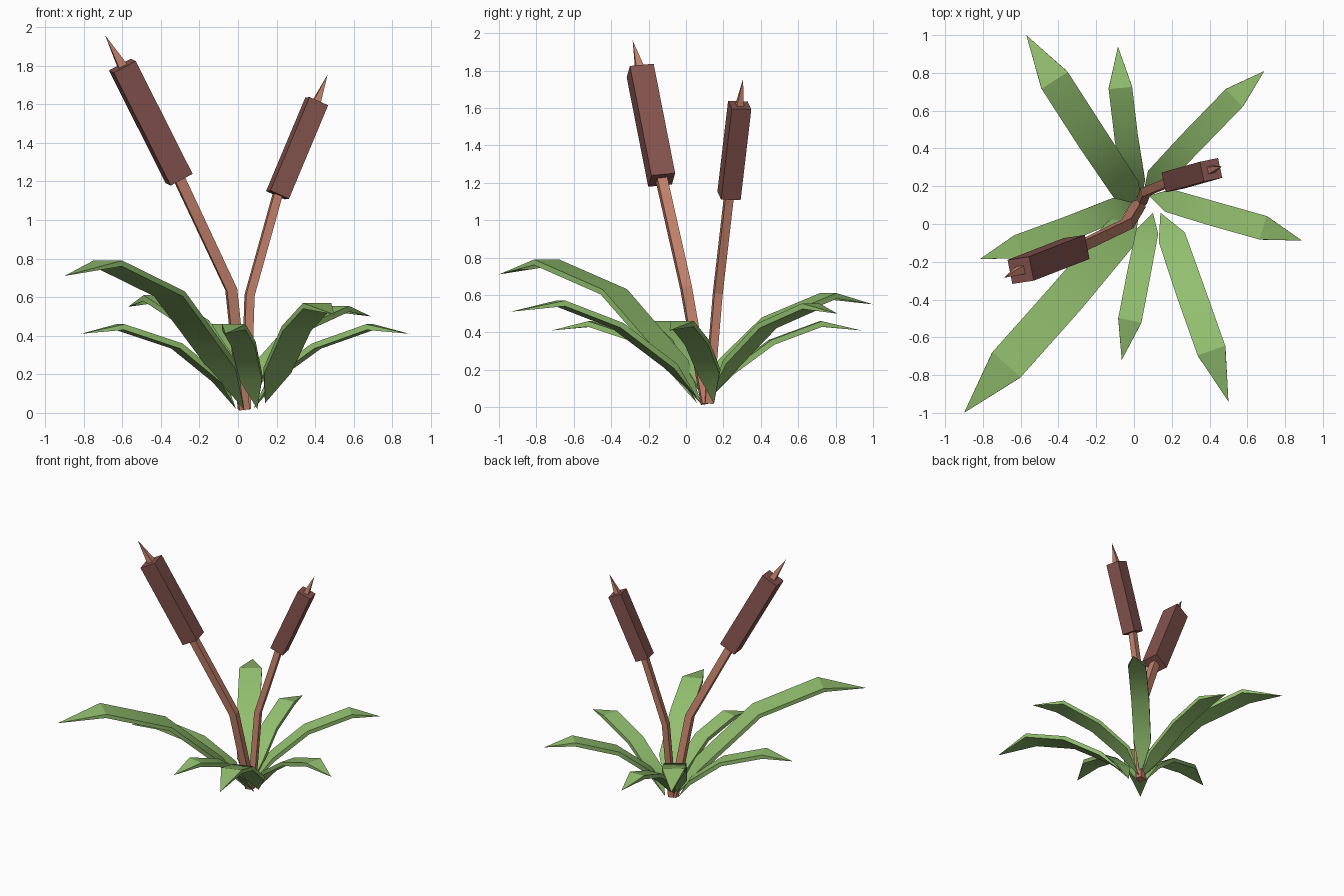
import bpy, bmesh, math
from mathutils import Vector

if "Cube" in bpy.data.objects:
    bpy.data.objects.remove(bpy.data.objects["Cube"])


def material(name, rgb):
    m = bpy.data.materials.new(name)
    m.diffuse_color = (*rgb, 1)
    m.use_nodes = True
    m.node_tree.nodes["Principled BSDF"].inputs["Base Color"].default_value = m.diffuse_color
    return m


GREEN = material("leaf green", (0.285, 0.515, 0.155))
BROWN = material("dark brown", (0.235, 0.088, 0.076))
TAN = material("stem copper", (0.56, 0.225, 0.15))


def loft(name, mat, pts, widths, thicks, side, top_aligned=False, smooth=False):
    """Sweep a four-sided section along pts; zero-size sections become points."""
    pts = [Vector(p) for p in pts]
    side = Vector(side)
    bm = bmesh.new()
    rings = []
    for i, p in enumerate(pts):
        d = (pts[min(i + 1, len(pts) - 1)] - pts[max(i - 1, 0)]).normalized()
        a = (side - d * side.dot(d)).normalized()
        b = a.cross(d)
        if top_aligned and b.z < 0:
            b = -b
        w, t = widths[i] / 2, thicks[i]
        hi, lo = (0, -t) if top_aligned else (t / 2, -t / 2)
        rings.append([bm.verts.new(p + a * x + b * y)
                      for x, y in ((-w, lo), (w, lo), (w, hi), (-w, hi))])
    for r, s in zip(rings, rings[1:]):
        for k in range(4):
            n = (k + 1) % 4
            bm.faces.new((r[k], r[n], s[n], s[k]))
    bm.faces.new(rings[0])
    bm.faces.new(rings[-1])
    bmesh.ops.remove_doubles(bm, verts=bm.verts, dist=0.0005)
    bmesh.ops.recalc_face_normals(bm, faces=bm.faces)
    me = bpy.data.meshes.new(name)
    bm.to_mesh(me)
    bm.free()
    me.materials.append(mat)
    ob = bpy.data.objects.new(name, me)
    bpy.context.collection.objects.link(ob)
    if smooth:
        bpy.ops.object.select_all(action='DESELECT')
        ob.select_set(True)
        bpy.context.view_layer.objects.active = ob
        bpy.ops.object.shade_smooth_by_angle(angle=math.radians(30))
    return ob


# Leaves: base point, inner ring, middle, ridge, tip, and blade width
leaves = [
    ((0.14, 0.06, 0.05), (0.20, -0.07, 0.23), (0.30, -0.36, 0.45),
     (0.41, -0.67, 0.57), (0.50, -0.94, 0.51), 0.155),
    ((0.03, 0.08, 0.02), (-0.07, -0.05, 0.25), (-0.35, -0.38, 0.63),
     (-0.675, -0.745, 0.79), (-0.90, -1.00, 0.71), 0.20),
    ((0.04, 0.10, 0.01), (-0.04, 0.18, 0.22), (-0.22, 0.45, 0.48),
     (-0.42, 0.76, 0.61), (-0.57, 1.00, 0.55), 0.165),
    ((0.03, 0.10, 0.02), (0.0, 0.22, 0.19), (-0.04, 0.45, 0.36),
     (-0.072, 0.72, 0.46), (-0.085, 0.94, 0.41), 0.125),
    ((0.10, 0.06, 0.02), (0.07, -0.04, 0.19), (0.03, -0.24, 0.37),
     (-0.022, -0.51, 0.46), (-0.065, -0.72, 0.41), 0.125),
    ((0.04, 0.12, 0.04), (0.12, 0.24, 0.25), (0.30, 0.43, 0.45),
     (0.53, 0.667, 0.555), (0.69, 0.81, 0.50), 0.13),
    ((0.08, 0.15, 0.02), (0.18, 0.125, 0.20), (0.40, 0.06, 0.36),
     (0.683, -0.02, 0.46), (0.89, -0.088, 0.41), 0.13),
    ((-0.01, 0.12, 0.02), (-0.09, 0.08, 0.18), (-0.31, -0.01, 0.36),
     (-0.61, -0.12, 0.46), (-0.815, -0.185, 0.41), 0.13),
]
for i, (*path, w) in enumerate(leaves):
    h = Vector(path[3]) - Vector(path[2])
    loft(f"leaf_{i + 1}", GREEN, path, (0, w * 0.95, w, w, 0),
         (0, 0.03, 0.03, 0.03, 0), (-h.y, h.x, 0), True, True)

# Reeds: bent stem, boxy seed head and thin spike
reeds = [
    ((0.03, 0.11, 0.02), (-0.035, 0.0, 0.64), (-0.305, -0.13, 1.215),
     (-0.60, -0.245, 1.80), (-0.69, -0.285, 1.96), 0.13, (0.15, -0.99, 0)),
    ((0.04, 0.12, 0.02), (0.06, 0.17, 0.61), (0.205, 0.23, 1.13),
     (0.408, 0.287, 1.615), (0.465, 0.305, 1.755), 0.107, (0.2, -0.98, 0)),
]
for i, (base, bend, low, high, tip, w, side) in enumerate(reeds):
    s = 0.42 * w
    loft(f"stem_{i + 1}", TAN, (base, bend, low), (s,) * 3, (s,) * 3, side)
    loft(f"seed_head_{i + 1}", BROWN, (low, high), (w, w), (w, w), side)
    loft(f"spike_{i + 1}", TAN, (high, tip), (s * 0.85, 0), (s * 0.85, 0), side)
